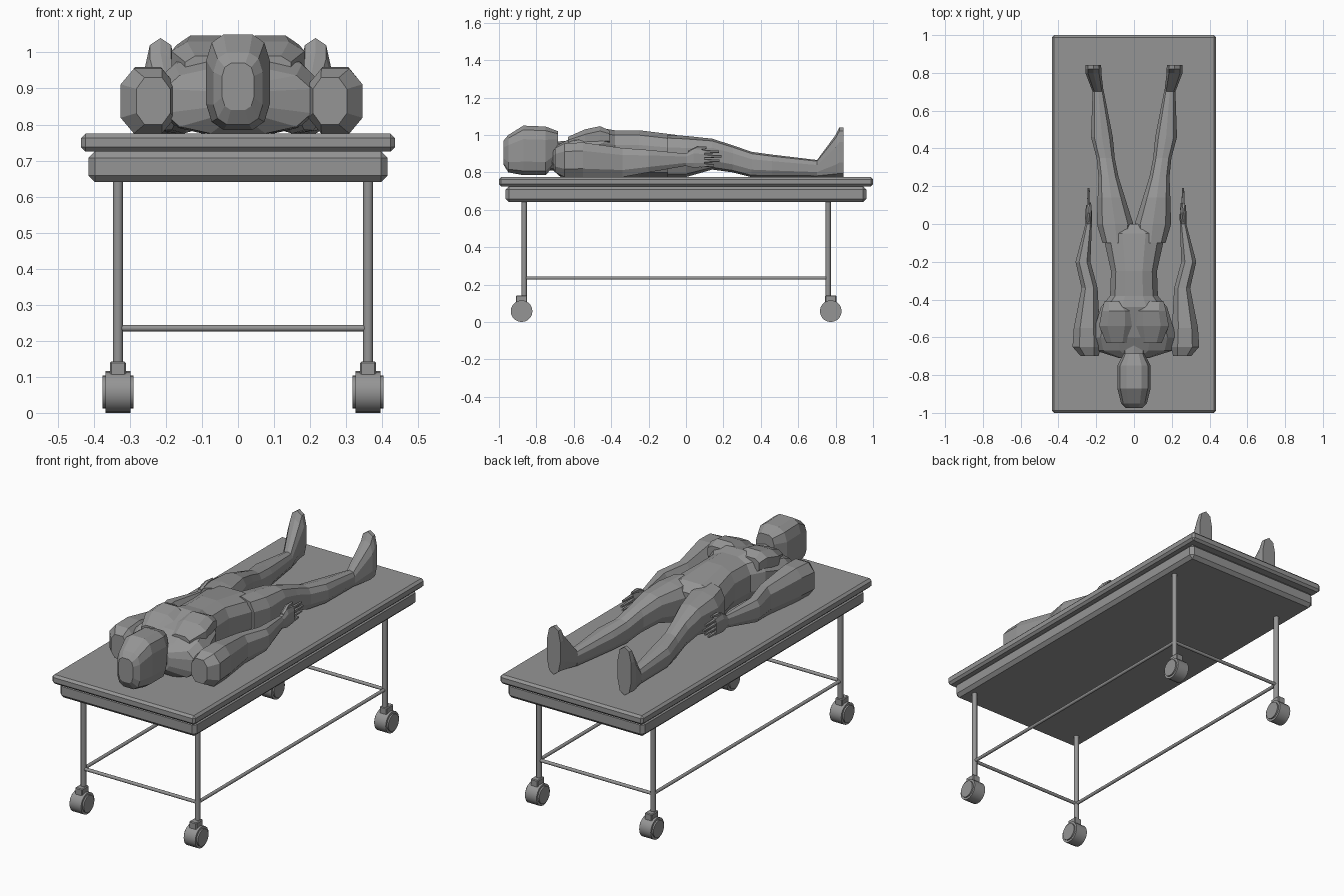
import bpy, bmesh
from math import sin, cos, pi, copysign
from mathutils import Matrix, Vector

cube = bpy.data.objects.get("Cube")
if cube:
    bpy.data.objects.remove(cube, do_unlink=True)

GREY = (.3, .3, .3, 1)
mat = bpy.data.materials.new("plain grey")
mat.use_nodes = True
mat.diffuse_color = GREY
mat.node_tree.nodes["Principled BSDF"].inputs["Base Color"].default_value = GREY

BED = .775  # height of the table surface
RAIL = .235
WHEEL = .058
LEG_Y = {"front": -.865, "back": .76}
LEG_X = {"right": -.333, "left": .361}
SIDES = {"right": -1, "left": 1}


def finish(name, bm):
    bmesh.ops.recalc_face_normals(bm, faces=bm.faces)
    mesh = bpy.data.meshes.new(name)
    bm.to_mesh(mesh)
    bm.free()
    mesh.materials.append(mat)
    ob = bpy.data.objects.new(name, mesh)
    bpy.context.collection.objects.link(ob)
    return ob


def box(name, centre, size, bevel):
    bm = bmesh.new()
    bmesh.ops.create_cube(bm, size=1)
    bmesh.ops.scale(bm, vec=size, verts=bm.verts)
    bmesh.ops.translate(bm, vec=centre, verts=bm.verts)
    bmesh.ops.bevel(bm, geom=bm.edges[:], offset=bevel, segments=1, affect='EDGES')
    return finish(name, bm)


def rod(name, start, end, radius, sides=12):
    start, end = Vector(start), Vector(end)
    axis = end - start
    bm = bmesh.new()
    bmesh.ops.create_cone(bm, cap_ends=True, segments=sides, radius1=radius,
                          radius2=radius, depth=axis.length)
    turn = axis.to_track_quat('Z', 'Y').to_matrix().to_4x4()
    move = Matrix.Translation((start + end) / 2)
    bmesh.ops.transform(bm, matrix=move @ turn, verts=bm.verts)
    ob = finish(name, bm)
    for face in ob.data.polygons:
        face.use_smooth = len(face.vertices) == 4
    ob.data.set_sharp_from_angle(angle=.7)
    return ob


def cross_section(x, y, width, top, bottom, sides, power):
    """Rounded-square ring across y; width is measured from the middle."""
    angles = [2 * pi * (i + .5) / sides for i in range(sides)]
    rounded = [[copysign(abs(v) ** power, v) for v in (cos(a), sin(a))] for a in angles]
    peak = max(up for out, up in rounded)
    middle, half = (top + bottom) / 2, (top - bottom) / 2
    return [(x + width * out, y, middle + half * up / peak) for out, up in rounded]


def loft(name, sections, sides=10, power=.75):
    """Skin over sections of x, y, half width, top and, if raised, bottom."""
    bm = bmesh.new()
    rings = []
    for x, y, width, top, *bottom in sections:
        low = bottom[0] if bottom else BED
        ring = cross_section(x, y, width, top, low, sides, power)
        rings.append([bm.verts.new(point) for point in ring])
    for near, far in zip(rings, rings[1:]):
        for i in range(sides):
            bm.faces.new((near[i - 1], near[i], far[i], far[i - 1]))
    bm.faces.new(rings[0])
    bm.faces.new(rings[-1])
    return finish(name, bm)


# Table slabs
box("table_top", (0, 0, .75), (.87, 2, .05), bevel=.012)
box("table_tray", (0, 0, .683), (.83, 1.93, .085), bevel=.018)

# Legs, castors and rails
for end, y in LEG_Y.items():
    for side, x in LEG_X.items():
        tag = end + "_" + side
        wheel_y = y + copysign(.014, y)
        rod(tag + "_leg", (x, y, .12), (x, y, .66), radius=.014)
        box(tag + "_castor_fork", (x, wheel_y, .115), (.044, .06, .055), bevel=.004)
        for part, reach, radius in (("wheel", .035, WHEEL), ("hub", .043, .046)):
            rod(tag + "_castor_" + part, (x - reach, wheel_y, WHEEL),
                (x + reach, wheel_y, WHEEL), radius, sides=20)
    rod(end + "_rail", (LEG_X["right"], y, RAIL), (LEG_X["left"], y, RAIL), radius=.009)
for side, x in LEG_X.items():
    rod(side + "_rail", (x, LEG_Y["front"], RAIL), (x, LEG_Y["back"], RAIL), radius=.009)

# Head, neck and torso lie along the middle
loft("head", [(0, -.975, .045, .97, .84),
              (0, -.95, .07, 1, .8),
              (0, -.87, .09, 1.05, .785),
              (0, -.75, .09, 1.045, .785),
              (0, -.685, .055, 1.02, .86)], sides=12, power=.6)
loft("neck", [(0, -.76, .06, .96, .81), (0, -.62, .08, .97, .81)])
loft("torso", [(0, -.71, .08, .93, .81),
               (0, -.67, .21, .955),
               (0, -.6, .23, .99),
               (0, -.44, .18, 1.035),
               (0, -.38, .13, 1.025),
               (0, -.25, .125, 1.025),
               (0, -.05, .17, 1),
               (0, 0, .08, .96, .82)], sides=12)

for side, s in SIDES.items():
    loft(side + "_chest_muscle", [(s * .09, -.63, .06, .99, .92),
                                  (s * .095, -.54, .095, 1.03, .92),
                                  (s * .09, -.46, .085, 1.047, .94),
                                  (s * .11, -.41, .05, 1.025, .95)], sides=8)

    # Leg with the foot standing up at its end
    loft(side + "_leg", [(s * .09, -.1, .08, 1),
                         (s * .1, 0, .1, .995),
                         (s * .12, .14, .075, .98, .815),
                         (s * .135, .25, .055, .945, .8),
                         (s * .15, .35, .05, .91),
                         (s * .17, .46, .06, .895),
                         (s * .19, .71, .03, .865)])
    foot_x = s * .215
    loft(side + "_foot", [(s * .19, .7, .03, .865),
                          (foot_x, .8, .044, 1),
                          (foot_x, .82, .044, 1.04),
                          (foot_x, .842, .042, 1.04)])

    # Arm, set a little towards the left on both sides
    shift = .01
    hand_x = s * .25 + shift
    loft(side + "_arm", [(s * .245 + shift, -.7, .05, .93, .8),
                         (s * .26 + shift, -.65, .08, .955),
                         (s * .26 + shift, -.55, .073, .96),
                         (s * .245 + shift, -.34, .045, .93),
                         (s * .28 + shift, -.2, .042, .92, .8),
                         (hand_x, 0, .018, .9, .835),
                         (hand_x, .04, .02, .925, .825),
                         (hand_x, .1, .015, .92, .83)], sides=8)

    # Fingers are stacked one above another, longest near the top
    for i, finger in enumerate(("little", "ring", "middle", "index")):
        z = .838 + .024 * i
        tip = .15 + .04 * sin(i * .8)
        loft(side + "_" + finger + "_finger",
             [(hand_x, .08, .011, z + .011, z - .011),
              (hand_x, tip, .006, z + .006, z - .006)], sides=6)
    loft(side + "_thumb", [(hand_x, .01, .012, .915, .885),
                           (hand_x - s * .006, .06, .011, .94, .915),
                           (hand_x - s * .008, .11, .006, .938, .925)], sides=6)
